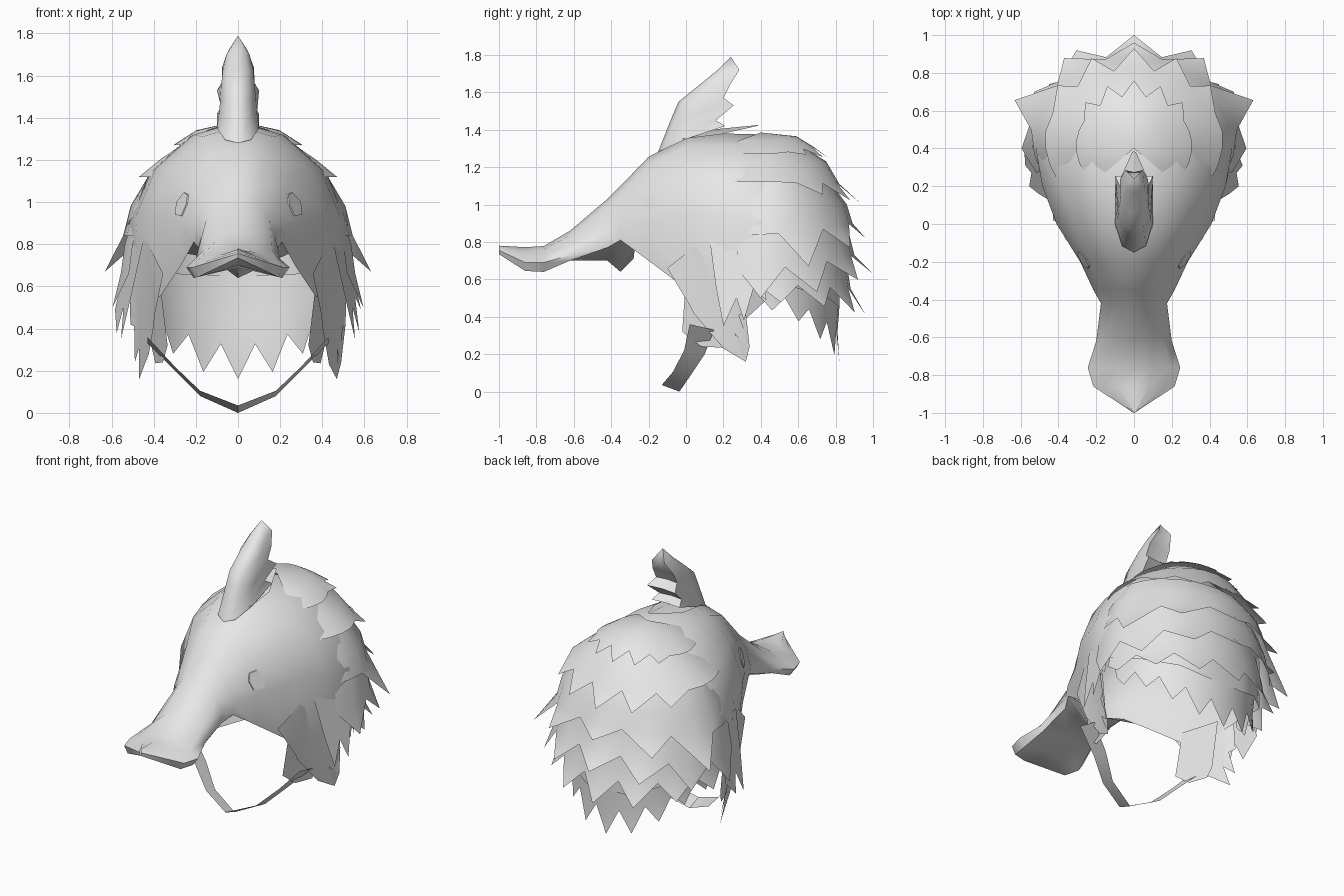
import bpy, bmesh, math
from mathutils import Vector
from mathutils.bvhtree import BVHTree

if "Cube" in bpy.data.objects:
    bpy.data.objects.remove(bpy.data.objects["Cube"])

grey = bpy.data.materials.new("pale_grey")
grey.diffuse_color = (0.8, 0.8, 0.8, 1)
grey.use_nodes = True
grey.node_tree.nodes["Principled BSDF"].inputs["Base Color"].default_value = grey.diffuse_color


def finish(name, bm, angle=40):
    bmesh.ops.remove_doubles(bm, verts=bm.verts, dist=0.0005)
    bmesh.ops.recalc_face_normals(bm, faces=bm.faces)
    me = bpy.data.meshes.new(name)
    bm.to_mesh(me)
    bm.free()
    me.materials.append(grey)
    ob = bpy.data.objects.new(name, me)
    bpy.context.collection.objects.link(ob)
    bpy.ops.object.select_all(action='DESELECT')
    ob.select_set(True)
    bpy.context.view_layer.objects.active = ob
    bpy.ops.object.shade_smooth_by_angle(angle=math.radians(angle))
    return ob


def grid(bm, rows):
    """Skin equal-length rows of points with quads."""
    vs = [[bm.verts.new(p) for p in r] for r in rows]
    for a, b in zip(vs, vs[1:]):
        for i in range(len(a) - 1):
            bm.faces.new((a[i], a[i + 1], b[i + 1], b[i]))


def mirror_x(p):
    return (-p[0], p[1], p[2])


# Head: arched sections from bill tip to the back of the skull (x, z per side)
sections = [
    (-1.0, (0, .78), (.002, .775), (.003, .765), (.003, .755), (.002, .735)),
    (-.86, (0, .772), (.08, .75), (.16, .715), (.215, .69), (.19, .645)),
    (-.76, (0, .778), (.1, .76), (.19, .725), (.245, .69), (.21, .64)),
    (-.62, (0, .86), (.09, .835), (.16, .775), (.2, .73), (.18, .7)),
    (-.42, (0, 1.03), (.09, 1.0), (.15, .92), (.175, .84), (.175, .77)),
    (-.35, (0, 1.1), (.1, 1.07), (.18, .97), (.215, .88), (.21, .81)),
    (-.2, (0, 1.255), (.12, 1.22), (.23, 1.08), (.285, .9), (.27, .7)),
    (0, (0, 1.36), (.17, 1.31), (.32, 1.17), (.41, .95), (.37, .55)),
    (.2, (0, 1.38), (.21, 1.32), (.39, 1.16), (.485, .93), (.46, .55)),
    (.4, (0, 1.375), (.23, 1.31), (.42, 1.14), (.52, .9), (.53, .62)),
    (.6, (0, 1.3), (.2, 1.24), (.36, 1.09), (.46, .88), (.46, .55)),
    (.76, (0, 1.1), (.12, 1.08), (.22, .99), (.28, .83), (.28, .5)),
    (.82, (0, .95), (.06, .94), (.11, .88), (.14, .8), (.14, .45)),
]
bm = bmesh.new()
rows = []
for y, *pts in sections:
    half = [(x, y, z) for x, z in pts]
    rows.append([mirror_x(p) for p in half[:0:-1]] + half)
grid(bm, rows)
bm.faces.new([bm.verts.new(p) for p in rows[-1]])
# Underside of the bill, with the chin point and a short slope behind it
chin = [.735, .70, .69, .73, .70, .64]
under = [[r[0], (0, r[0][1], c), r[-1]] for r, c in zip(rows, chin)]
under.append([(-.24, -.275, .755), (0, -.28, .71), (.24, -.275, .755)])
grid(bm, under)
head = finish("head", bm, 50)

# Eyes: thin plates projected onto the cheeks
bm = bmesh.new()
bm.from_mesh(head.data)
tree = BVHTree.FromBMesh(bm)
bm.free()
eye = [(-.235, .99), (-.22, 1.035), (-.18, 1.045), (-.145, 1.0), (-.165, .94), (-.22, .935)]
for side, name in ((1, "right_eye"), (-1, "left_eye")):
    bm = bmesh.new()
    base, top = [], []
    for y, z in eye:
        hit, n, _, _ = tree.ray_cast(Vector((side * 2, y, z)), Vector((-side, 0, 0)))
        base.append(hit)
        top.append(hit + Vector((side * .006, 0, 0)))
    grid(bm, [base + base[:1], top + top[:1]])
    bm.faces.new([bm.verts.new(p) for p in top])
    finish(name, bm, 20)


# Feather layers: curved sheets round the back of the head with a toothed hem;
# their front ends sink towards the head
def feather_layer(name, root, mid, notch, tip, reach, toothed, teeth, sink=.05, yc=.4):
    """Rows are (half width, depth behind centre, side height, back height)."""
    bm = bmesh.new()
    cols = []
    n = teeth * 2
    for i in range(n + 1):
        deg = reach * (2 * i / n - 1)
        a = math.radians(deg)
        k = 1 - sink * max(0, (abs(deg) - 80) / (reach - 80))
        tooth = i % 2 == 1 and abs(deg) < toothed
        col = []
        for w, d, zs, zb in (root, mid, notch, tip if tooth else notch):
            c2 = max(0, math.cos(a)) ** 2
            col.append(Vector((k * w * math.sin(a), yc + d * math.cos(a), zs + (zb - zs) * c2)))
        cols.append(col)
    vs = [[bm.verts.new(p) for p in c[:3]] for c in cols]
    for a, b in zip(vs, vs[1:]):
        for j in range(2):
            bm.faces.new((a[j], b[j], b[j + 1], a[j + 1]))
    for i in range(1, n, 2):
        if (cols[i][3] - cols[i][2]).length > .001:
            t = bm.verts.new(cols[i][3])
            for j in (i - 1, i):
                bm.faces.new((vs[j][2], vs[j + 1][2], t))
    finish(name, bm)


feather_layer("crown_feathers", (0, 0, 1.385, 1.385), (.2, .19, 1.34, 1.365),
              (.31, .28, 1.27, 1.31), (.35, .36, 1.28, 1.25), 130, 65, 11)
feather_layer("upper_feathers", (.2, .18, 1.32, 1.34), (.38, .35, 1.2, 1.23),
              (.48, .42, 1.12, 1.11), (.52, .53, 1.08, 1.01), 115, 68, 9, .08)
feather_layer("middle_feathers", (.43, .37, 1.13, 1.12), (.52, .46, .98, 1.0),
              (.555, .49, .84, .9), (.71, .56, .63, .82), 110, 80, 7, .1)
feather_layer("lower_feathers", (.51, .43, .93, .95), (.55, .47, .8, .85),
              (.57, .5, .66, .73), (.61, .6, .5, .63), 105, 100, 7, .06)
feather_layer("nape_feathers", (.5, .43, .76, .8), (.52, .46, .65, .68),
              (.53, .48, .57, .55), (.565, .56, .48, .41), 92, 90, 7, .02)
feather_layer("hem_feathers", (.48, .42, .68, .65), (.47, .42, .6, .45),
              (.46, .41, .52, .32), (.47, .42, .44, .16), 92, 90, 9, 0)


# Cheek tufts and side flaps: sheets cut from a (y, z) outline
def sheet(name, outline, xf):
    bm = bmesh.new()
    for s in (1, -1):
        f = bm.faces.new([bm.verts.new((s * xf(y, z), y, z)) for y, z in outline])
        bmesh.ops.triangulate(bm, faces=[f])
    finish(name, bm)


sheet("cheek_tufts", [(-.1, .66), (.1, .82), (.22, .76), (.3, .6), (.32, .42), (.28, .41),
                      (.34, .24), (.26, .31), (.32, .16), (.16, .28), (.2, .23), (.04, .42),
                      (.02, .46)],
      lambda y, z: .395 + .4 * y - .16 * max(0, .5 - z))
sheet("outer_tufts", [(.12, .86), (.2, .92), (.34, .9), (.4, .66), (.43, .49), (.36, .55),
                      (.31, .38), (.27, .5), (.2, .35), (.16, .56)],
      lambda y, z: .41 + .24 * y + .19 * (.86 - z))
sheet("inner_flaps", [(.0, .62), (.24, .62), (.23, .3), (.2, .235), (.08, .24), (-.02, .32)],
      lambda y, z: .37 + .3 * y - .1 * (.62 - z))

# Crest: rounded ridge, flank and toothed rear edge from base to tip
ridge = [(-.15, 1.28), (-.11, 1.38), (-.07, 1.48), (-.04, 1.55), (.06, 1.63), (.17, 1.72), (.24, 1.79)]
flank = [(.1, 0, 1.35), (.09, .02, 1.42), (.085, .05, 1.48), (.08, .08, 1.55),
         (.072, .13, 1.63), (.055, .2, 1.7), (0, .24, 1.79)]
edge = [(.1, .21, 1.42), (.08, .16, 1.45), (.1, .255, 1.53), (.075, .2, 1.57),
        (.075, .235, 1.64), (.045, .285, 1.72), (0, .24, 1.79)]
bm = bmesh.new()
rows = []
for (ry, rz), f, e in zip(ridge, flank, edge):
    back = (0, e[1] - .01, e[2])
    brow = (f[0] * .62, ry + .22 * (f[1] - ry), rz + .22 * (f[2] - rz))
    rows.append([back, mirror_x(e), mirror_x(f), mirror_x(brow), (0, ry, rz), brow, f, e, back])
grid(bm, rows[:-1])
tip = rows[-1][4]
for a, b in zip(rows[-2], rows[-2][1:]):
    bm.faces.new([bm.verts.new(p) for p in (a, b, tip)])
finish("crest", bm, 60)

# Flat feather behind the crest
bm = bmesh.new()
grid(bm, [[(-.1, -.02, 1.35), (0, -.02, 1.38), (.1, -.02, 1.35)],
          [(-.1, .18, 1.375), (0, .18, 1.405), (.1, .18, 1.375)],
          [(-.01, .38, 1.42), (0, .385, 1.425), (.01, .38, 1.42)]])
finish("crest_base_feather", bm)

# Chin strap: ribbon hung between the flaps (x, front y, front z, rear y, rear z)
strap = [(.43, .02, .36, .15, .33), (.3, -.01, .22, .1, .2), (.18, -.07, .105, .02, .08),
         (0, -.13, .035, -.035, 0)]
path = strap + [(-p[0], *p[1:]) for p in strap[-2::-1]]
bm = bmesh.new()
grid(bm, [[(x, y0, z0), (x, y1, z1)] for x, y0, z0, y1, z1 in path])
finish("chin_strap", bm)
